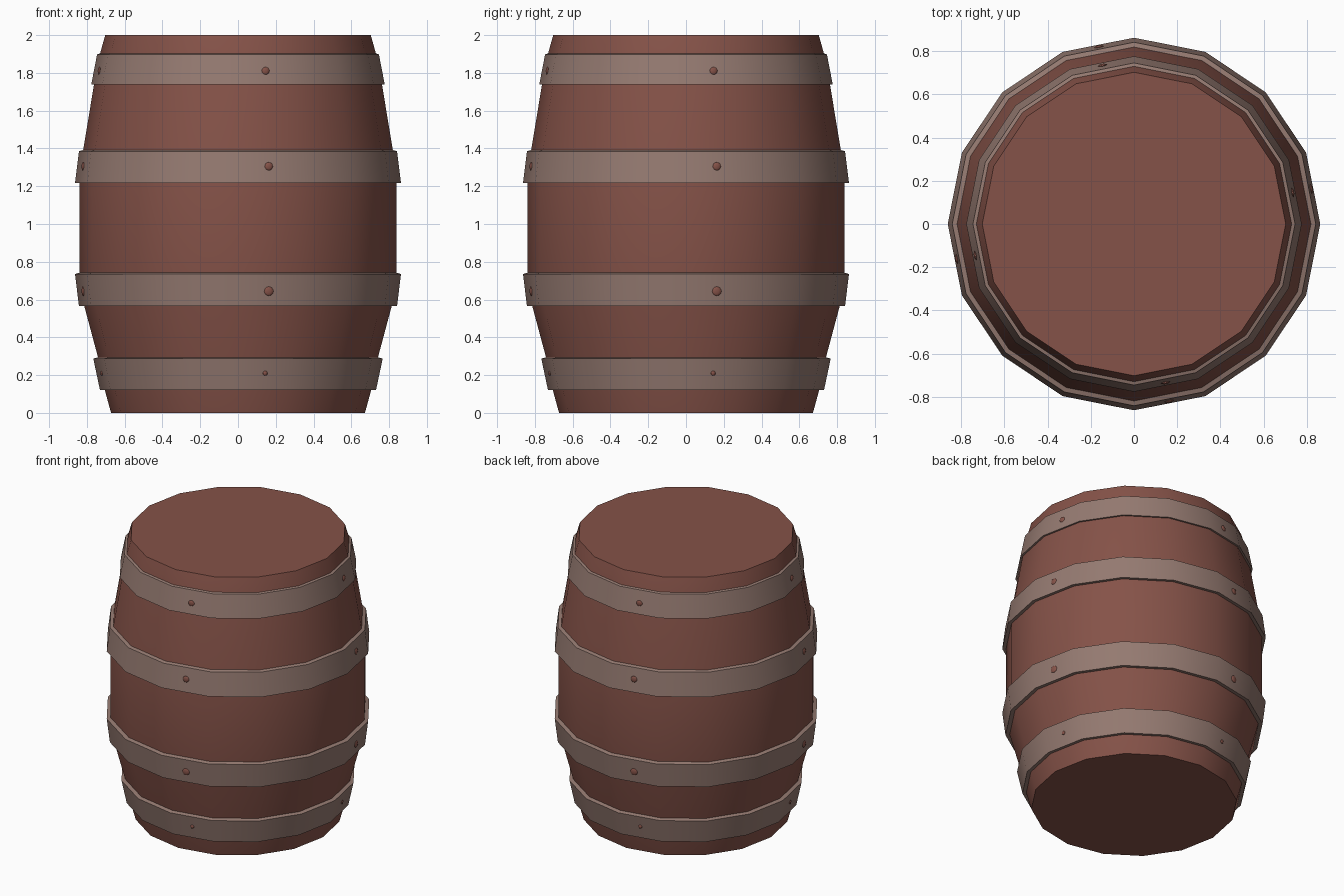
import bpy, bmesh, math
from mathutils import Matrix

if "Cube" in bpy.data.objects:
    bpy.data.objects.remove(bpy.data.objects["Cube"])

SIDES = 16


def material(name, rgb):
    m = bpy.data.materials.new(name)
    m.diffuse_color = (*rgb, 1)
    m.use_nodes = True
    m.node_tree.nodes["Principled BSDF"].inputs["Base Color"].default_value = m.diffuse_color
    return m


wood = material("red brown wood", (0.235, 0.085, 0.065))
metal = material("grey brown metal", (0.30, 0.195, 0.165))


def finish(bm, name, mat):
    bmesh.ops.recalc_face_normals(bm, faces=bm.faces)
    mesh = bpy.data.meshes.new(name)
    bm.to_mesh(mesh)
    bm.free()
    mesh.materials.append(mat)
    ob = bpy.data.objects.new(name, mesh)
    bpy.context.collection.objects.link(ob)
    bpy.ops.object.select_all(action='DESELECT')
    ob.select_set(True)
    bpy.context.view_layer.objects.active = ob
    bpy.ops.object.shade_smooth_by_angle(angle=math.radians(35))
    return ob


def lathe(name, profile, mat, closed):
    """Revolve (radius, z) points; closed makes a ring, otherwise cap both ends."""
    bm = bmesh.new()
    rings = []
    for r, z in profile:
        rings.append([bm.verts.new((r * math.cos(2 * math.pi * i / SIDES),
                                    r * math.sin(2 * math.pi * i / SIDES), z))
                      for i in range(SIDES)])
    pairs = list(zip(rings, rings[1:]))
    if closed:
        pairs.append((rings[-1], rings[0]))
    else:
        bm.faces.new(rings[0])
        bm.faces.new(rings[-1])
    for a, b in pairs:
        for i in range(SIDES):
            j = (i + 1) % SIDES
            bm.faces.new((a[i], a[j], b[j], b[i]))
    return finish(bm, name, mat)


# Bulging wooden body with flat ends
lathe("barrel_body", [(0.672, 0), (0.705, 0.12), (0.74, 0.29), (0.815, 0.57),
                      (0.838, 0.72), (0.838, 1.23), (0.82, 1.39),
                      (0.762, 1.74), (0.731, 1.9), (0.703, 2.0)], wood, False)

# Hoops: bottom z, bottom radius, top z, top radius, rivet height, rivet size
hoops = [(0.122, 0.731, 0.287, 0.766, 0.21, 0.013),
         (0.566, 0.842, 0.735, 0.863, 0.645, 0.025),
         (1.217, 0.863, 1.385, 0.842, 1.305, 0.022),
         (1.738, 0.777, 1.898, 0.746, 1.81, 0.021)]
for n, (z0, r0, z1, r1, zr, size) in enumerate(hoops, 1):
    lathe(f"hoop_{n}", [(r0, z0), (r1, z1), (r1 - 0.04, z1 + 0.012),
                        (r0 - 0.04, z0 + 0.004)], metal, True)
    # Four low rivets, each in the middle of a hoop facet
    bm = bmesh.new()
    rad = (r0 + (r1 - r0) * (zr - z0) / (z1 - z0)) * math.cos(math.pi / SIDES)
    for k in range(4):
        turn = Matrix.Rotation(math.pi / SIDES + k * math.pi / 2, 4, 'Z')
        bmesh.ops.create_uvsphere(
            bm, u_segments=10, v_segments=8, radius=1,
            matrix=turn @ Matrix.Translation((rad, 0, zr))
            @ Matrix.Diagonal((0.008, size, size, 1)))
    finish(bm, f"hoop_{n}_rivets", wood)
